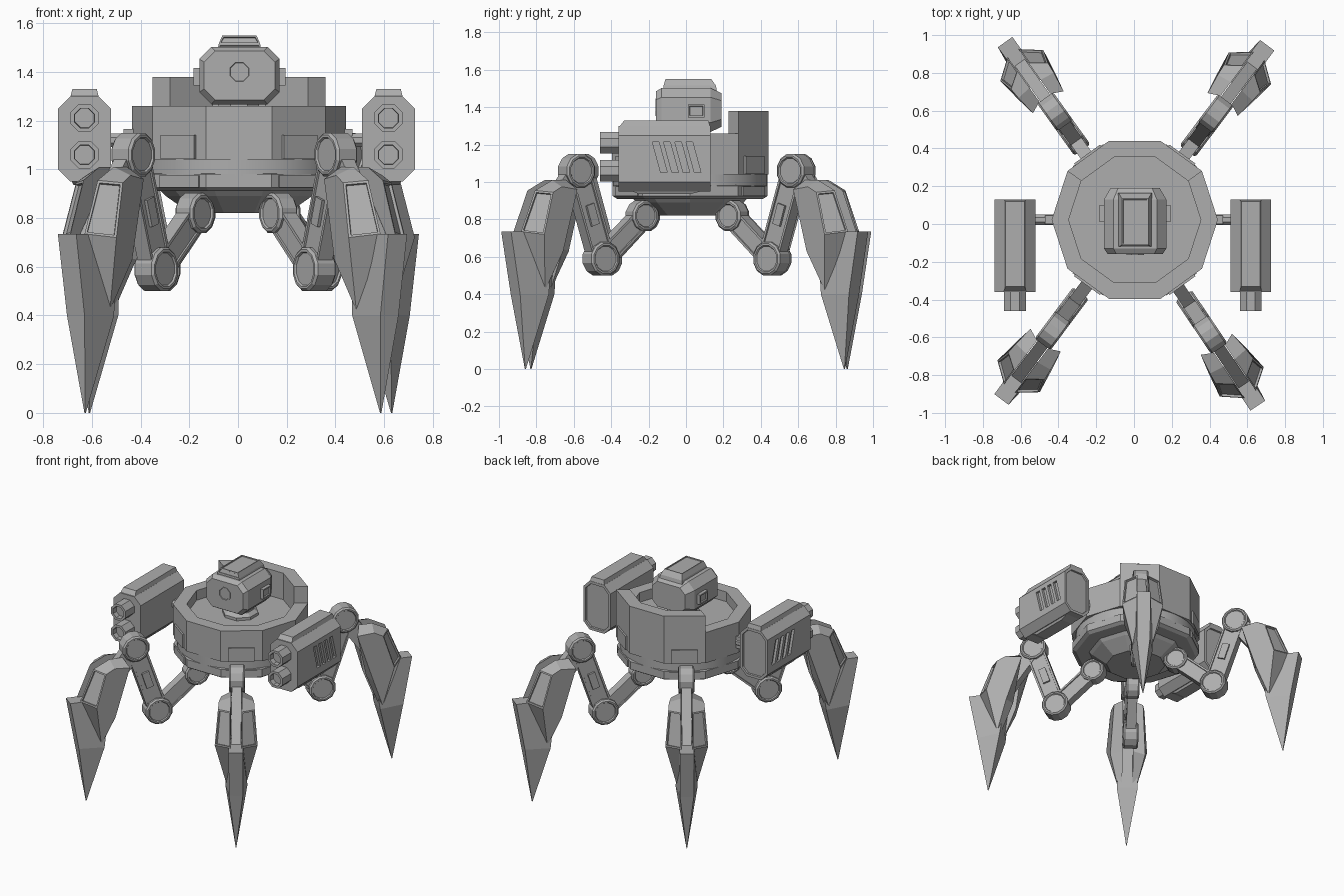
import bpy, bmesh
from math import sin, cos, pi, radians, hypot
from mathutils import Vector

cube = bpy.data.objects.get("Cube")
if cube:
    bpy.data.objects.remove(cube)

grey = bpy.data.materials.new("armour_grey")
grey.use_nodes = True
grey.diffuse_color = (0.42, 0.42, 0.42, 1)
grey.node_tree.nodes["Principled BSDF"].inputs["Base Color"].default_value = (0.42, 0.42, 0.42, 1)

CX, CY = 0.004, 0.022  # body axis
HX = 0.006             # head axis
LEG_Y = 0.01           # leg centre


def activate(ob):
    bpy.ops.object.select_all(action='DESELECT')
    ob.select_set(True)
    bpy.context.view_layer.objects.active = ob


def loft(name, loops, inset=None, loc=(0, 0, 0), turn=0.0, smooth=False):
    """Skin equal-length loops; inset = (test on normal, width, depth)."""
    bm = bmesh.new()
    rows = [[bm.verts.new(p) for p in loop] for loop in loops]
    n = len(rows[0])
    for a, b in zip(rows, rows[1:]):
        for i in range(n):
            j = (i + 1) % n
            bm.faces.new((a[i], a[j], b[j], b[i]))
    bm.faces.new(rows[0][::-1])
    bm.faces.new(rows[-1])
    bmesh.ops.recalc_face_normals(bm, faces=bm.faces)
    if inset:
        test, width, depth = inset
        picked = [f for f in bm.faces if test(f.normal)]
        bmesh.ops.inset_individual(bm, faces=picked, thickness=width, depth=0)
        bmesh.ops.inset_individual(bm, faces=picked, thickness=0.002, depth=depth)
    me = bpy.data.meshes.new(name)
    bm.to_mesh(me)
    bm.free()
    me.materials.append(grey)
    ob = bpy.data.objects.new(name, me)
    ob.location = loc
    ob.rotation_euler.z = turn
    bpy.context.collection.objects.link(ob)
    if smooth:
        activate(ob)
        bpy.ops.object.shade_smooth_by_angle(angle=radians(35))
    return ob


def carve(target, cutter):
    """Cut one part out of another and discard the cutter."""
    cutter.hide_render = True
    mod = target.modifiers.new("slot", 'BOOLEAN')
    mod.operation = 'DIFFERENCE'
    mod.solver = 'EXACT'
    mod.object = cutter
    activate(target)
    bpy.ops.object.modifier_apply(modifier=mod.name)
    bpy.data.objects.remove(cutter)


def turned(name, profile, n, axis="z", at=(0, 0, 0), start=0.0, **kw):
    """Sweep (radius, offset) points round an axis."""
    loops = []
    for r, h in profile:
        ring = [(r * cos(start + 2 * pi * i / n), r * sin(start + 2 * pi * i / n)) for i in range(n)]
        pick = {"z": lambda a, b: (a, b, h), "y": lambda a, b: (a, h, b), "x": lambda a, b: (h, a, b)}[axis]
        loops.append([Vector(at) + Vector(pick(a, b)) for a, b in ring])
    return loft(name, loops, **kw)


def tiers(name, x, levels, **kw):
    """Stack rectangles given as (half width, y0, y1, z)."""
    return loft(name, [[(x - w, y0, z), (x + w, y0, z), (x + w, y1, z), (x - w, y1, z)]
                       for w, y0, y1, z in levels], **kw)


def box(name, lo, hi, **kw):
    (x0, y0, z0), (x1, y1, z1) = lo, hi
    return tiers(name, (x0 + x1) / 2, [(abs(x1 - x0) / 2, y0, y1, z) for z in (z0, z1)], **kw)


def octagon(cx, cz, w, h, c, y):
    """Chamfered rectangle facing y, half sizes w and h."""
    return [(cx + a, y, cz + b) for a, b in
            ((w, c - h), (w, h - c), (w - c, h), (c - w, h), (-w, h - c), (-w, c - h), (c - w, -h), (w - c, -h))]


# Body: ten-sided drum with sunken deck, round collar, lower skirt and belly
body = dict(loc=(CX, CY, 0))
turned("drum", [(0.44, 1.04), (0.44, 1.26), (0.35, 1.26), (0.35, 1.19)], 10, **body)
turned("collar", [(0.415, 0.97), (0.415, 1.05)], 40, smooth=True, **body)
turned("skirt", [(0.41, 0.91), (0.435, 0.925), (0.435, 0.98), (0.4, 0.985)], 10, **body)
turned("belly", [(0.33, 0.92), (0.30, 0.89), (0.2, 0.82)], 10, **body)
wall = [(0.44, 1.25), (0.44, 1.38), (0.35, 1.38), (0.35, 1.25)]
loft("back_wall", [[(r * cos(radians(a)), r * sin(radians(a)), z) for r, z in wall]
                   for a in (36, 72, 108, 144)], **body)
for a in (54, 126, 234, 306):
    box("hatch_plate", (0.41, -0.085, 1.042), (0.43, 0.085, 1.14), turn=radians(a), **body)
    box("skirt_plate", (0.40, -0.1, 0.925), (0.422, 0.1, 0.975), turn=radians(a), **body)

# Head
turned("neck", [(0.12, 1.17), (0.12, 1.21), (0.09, 1.23), (0.09, 1.29)], 8, start=pi / 8, **body)
loft("head", [octagon(HX, 1.385, w, h, c, y) for w, h, c, y in
              ((0.145, 0.10, 0.045, -0.16), (0.165, 0.118, 0.05, -0.13),
               (0.165, 0.118, 0.05, 0.13), (0.13, 0.09, 0.04, 0.19))])
turned("eye", [(0.05, -0.15), (0.05, -0.164), (0.042, -0.164), (0.038, -0.155)], 8, "y",
       at=(HX, 0, 1.40), start=pi / 8)
tiers("head_cap", HX, [(0.09, -0.12, 0.165, 1.49), (0.085, -0.12, 0.16, 1.515), (0.07, -0.11, 0.135, 1.55)],
      inset=(lambda n: n.z > 0.9 or n.y < -0.8, 0.009, -0.006))
for s in (-1, 1):
    box("ear", (HX + s * 0.16, 0.01, 1.345), (HX + s * 0.188, 0.1, 1.415),
        inset=(lambda n: abs(n.x) > 0.9, 0.014, -0.01))

# Gun pods on both sides
for s in (-1, 1):
    x = s * 0.624 - 0.006
    turned("gun_mount", [(0.03, s * 0.40), (0.03, s * 0.54)], 8, "x", at=(0, CY, 1.12), start=pi / 8)
    box("mount_block", (s * 0.40, CY - 0.022, 1.08), (s * 0.47, CY + 0.022, 1.165))
    pod = loft("gun_pod", [octagon(x, 1.125, 0.108, 0.175, 0.05, y) for y in (-0.36, 0.13)],
               inset=(lambda n: n.y > 0.9, 0.02, -0.012))
    tiers("pod_top", x, [(0.06, -0.36, 0.13, 1.29), (0.05, -0.33, 0.12, 1.33)])
    tiers("pod_keel", x, [(0.055, -0.3, 0.1, 0.955), (0.045, -0.25, 0.02, 0.935)])
    for z in (1.06, 1.21):
        turned("barrel", [(0.062, -0.35), (0.062, -0.46), (0.044, -0.46), (0.042, -0.425)], 8, "y",
               at=(x, 0, z), start=pi / 8)
    for i in range(4):
        y = -0.18 + i * 0.06
        carve(pod, loft("vent_cutter", [[(x + s * d, y, 1.215), (x + s * d, y + 0.035, 1.215),
                                         (x + s * d, y + 0.08, 1.05), (x + s * d, y + 0.045, 1.05)]
                                        for d in (0.09, 0.13)]))


# Legs, laid out along +x and turned to their heading
def bar(name, a, b, half, thick, **kw):
    """Flat link between two (x, z) points."""
    d = hypot(b[0] - a[0], b[1] - a[1])
    nx, nz = -(b[1] - a[1]) / d * half, (b[0] - a[0]) / d * half
    pts = [(a[0] + nx, a[1] + nz), (b[0] + nx, b[1] + nz), (b[0] - nx, b[1] - nz), (a[0] - nx, a[1] - nz)]
    return loft(name, [[(p, t, q) for p, q in pts] for t in (-thick, thick)], **kw)


HIP, KNEE, ELBOW = (0.295, 0.82), (0.56, 0.59), (0.718, 1.06)
# Shin armour outline as (x, z, inner y, x, z, outer y)
ARMOUR = [(0.81, 1.01, 0.036, 0.78, 0.96, 0.10), (0.90, 1.01, 0.036, 0.89, 0.975, 0.115),
          (1.01, 0.955, 0.036, 0.95, 0.945, 0.12), (1.10, 0.735, 0.036, 1.02, 0.72, 0.14),
          (0.95, 0.41, 0.036, 0.965, 0.42, 0.065), (0.86, 0.64, 0.036, 0.885, 0.63, 0.12)]
# Blade sections as inner x, half width, outer x, half width, z
BLADE = [(0.90, 0.047, 1.172, 0.047, 0.735), (0.945, 0.072, 1.112, 0.045, 0.40), (1.046, 0.002, 1.05, 0.002, 0)]

for heading in (53, 125.6, 233.2, 304):
    leg = dict(loc=(0, LEG_Y, 0), turn=radians(heading))
    for name, (px, pz), r, w in (("hip_joint", HIP, 0.085, 0.045), ("knee_joint", KNEE, 0.093, 0.052),
                                 ("elbow_joint", ELBOW, 0.093, 0.052)):
        turned(name, [(r - 0.025, 0.008 - w), (r - 0.02, -w), (r - 0.01, -w), (r, 0.01 - w), (r, w - 0.01),
                      (r - 0.01, w), (r - 0.02, w), (r - 0.025, w - 0.008)], 12, "y",
               at=(px, 0, pz), start=pi / 12, **leg)
    side = (lambda n: abs(n.y) > 0.9, 0.018, -0.008)
    bar("inner_link", HIP, KNEE, 0.055, 0.034, inset=side, **leg)
    bar("outer_link", KNEE, ELBOW, 0.065, 0.036, inset=side, **leg)
    bar("link_lug", (0.62, 0.77), (0.655, 0.88), 0.025, 0.042, **leg)
    bar("shin_core", ELBOW, (1.02, 0.66), 0.06, 0.032, **leg)
    loft("shin_blade", [[(r0, -a, z), (r1, -b, z), (r1, b, z), (r0, a, z)] for r0, a, r1, b, z in BLADE], **leg)
    for s in (-1, 1):
        loft("shin_armour", [[(p[k], s * p[k + 2], p[k + 1]) for p in ARMOUR] for k in (0, 3)],
             inset=(lambda n: n.x > 0.4 and abs(n.y) < 0.85 and -0.3 < n.z < 0.6, 0.014, -0.012), **leg)
